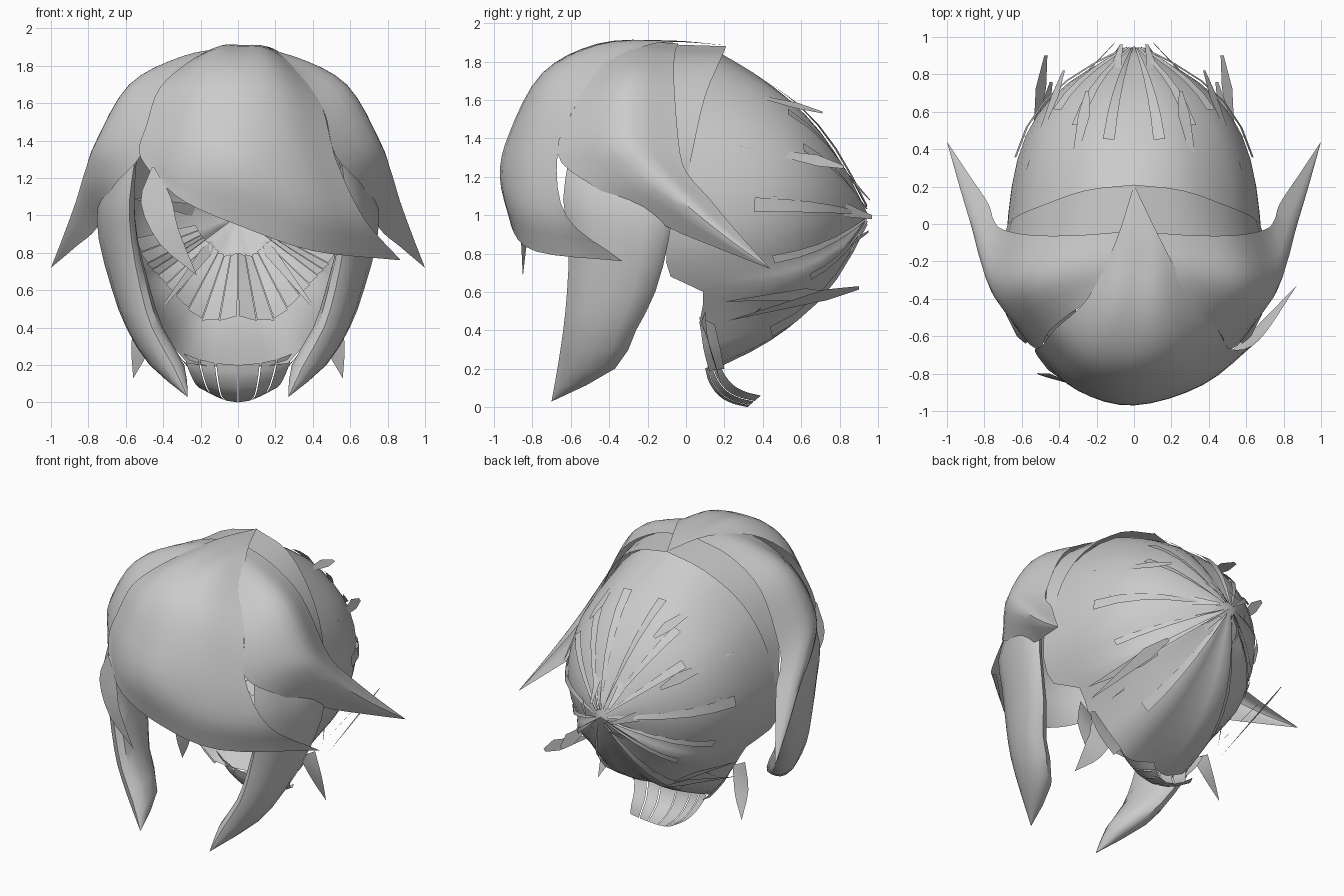
import bpy, bmesh, math
from mathutils import Vector

old = bpy.data.objects.get("Cube")
if old:
    bpy.data.objects.remove(old, do_unlink=True)

grey = bpy.data.materials.new("hair grey")
grey.use_nodes = True
GREY = (0.6, 0.6, 0.6, 1)
grey.diffuse_color = GREY
grey.node_tree.nodes["Principled BSDF"].inputs["Base Color"].default_value = GREY


def spline(pts, n):
    """Smooth curve through the points, n steps per span."""
    p = [Vector(q) for q in pts]
    p = [2 * p[0] - p[1]] + p + [2 * p[-1] - p[-2]]
    out = []
    for i in range(1, len(p) - 2):
        a, b, c, d = p[i - 1:i + 3]
        for k in range(n):
            t = k / n
            out.append(b + (c - a) * t / 2 + (2 * a - 5 * b + 4 * c - d) * t * t / 2
                       + (3 * b - a - 3 * c + d) * t ** 3 / 2)
    return out + [p[-2]]


def sheet(name, rows, n=3, side=1, closed=False):
    """Smooth surface through rows of points; side=-1 mirrors it in x."""
    if n > 1:
        rows = [spline(r, n) for r in rows]
        rows = list(zip(*[spline(c, n) for c in zip(*rows)]))
    bm = bmesh.new()
    vs = [[bm.verts.new((p[0] * side, p[1], p[2])) for p in r] for r in rows]
    m = len(vs[0])
    for r, s in zip(vs, vs[1:]):
        for j in range(m if closed else m - 1):
            k = (j + 1) % m
            bm.faces.new((r[j], r[k], s[k], s[j]))
    bmesh.ops.remove_doubles(bm, verts=bm.verts, dist=0.0005)
    bmesh.ops.recalc_face_normals(bm, faces=bm.faces)
    # open sheets should face away from the middle of the head
    centre = Vector((0, 0, 1))
    if sum((f.calc_center_median() - centre).dot(f.normal) * f.calc_area() for f in bm.faces) < 0:
        bmesh.ops.reverse_faces(bm, faces=bm.faces)
    me = bpy.data.meshes.new(name)
    bm.to_mesh(me)
    bm.free()
    ob = bpy.data.objects.new(name, me)
    bpy.context.collection.objects.link(ob)
    me.materials.append(grey)
    bpy.ops.object.select_all(action='DESELECT')
    ob.select_set(True)
    bpy.context.view_layer.objects.active = ob
    bpy.ops.object.shade_smooth_by_angle(angle=math.radians(40))


def pair(name, rows, **kw):
    sheet("left_" + name, rows, **kw)
    sheet("right_" + name, rows, side=-1, **kw)


# Back cap: meridians from the rim to the gathered point
RIM = [(0, .15, 1.86), (.25, .12, 1.8), (.46, .05, 1.63), (.61, 0, 1.4), (.68, -.06, 1.1),
       (.67, -.1, .85), (.6, -.08, .68), (.53, .09, .6), (.43, .07, .44), (.27, .12, .21),
       (0, .14, .2)]
GATHER = Vector((0, .95, 1.0))


def cap_point(r, t, lift=0):
    r = Vector(r)
    out = Vector((r.x, 0, r.z - 1)).normalized()
    out = (out + Vector((0, .75, 0))).normalized()
    bulge = .115 + .14 * abs(out.x)
    return r.lerp(GATHER, t) + out * (bulge * math.sin(math.pi * t) + lift)


rim = spline(RIM, 2)
loop = rim + [Vector((-p.x, p.y, p.z)) for p in rim[-2:0:-1]]
sheet("back_cap", [[cap_point(p, t / 10) for p in loop] for t in range(11)], n=1, closed=True)


def cap_strand(name, u, width, start, end, lift):
    """Thin strip that follows the cap towards the gather."""
    a, b = rim[u], rim[u].lerp(rim[u + 1], width)
    ts = [start + (end - start) * k / 5 for k in range(6)]
    pair(name, [[cap_point(a, t, lift), cap_point(b, t, lift * 2)] for t in ts], n=1)


for i, u in enumerate((1, 3, 5, 8, 11, 14, 17)):
    cap_strand(f"cap_strand_{i}", u, .6, .3 + .1 * (i % 3), .97, .01)
# Wide strips lining the lower inside of the cap
for u in range(10, 20):
    cap_strand(f"lining_strand_{u}", u, .95, .42, .8, -.01)

# Loose flat spikes flicking out behind
SPIKES = [((.35, .2, 1.66), (.24, .71, 1.54), .07), ((.58, .28, 1.36), (.37, .82, 1.26), .07),
          ((.6, .45, 1.1), (.1, .97, 1.0), .07), ((.2, .5, 1.58), (.06, .96, 1.08), .06),
          ((.55, .22, .45), (.48, .9, .63), .08), ((.45, .3, .45), (.08, .95, .92), .06),
          ((.55, .2, .55), (.45, .76, .6), .08)]
for i, (a, b, w) in enumerate(SPIKES):
    a, b = Vector(a), Vector(b)
    across = (b - a).cross(Vector((a.x, 0, a.z - 1))).normalized() * w / 2
    mid = a.lerp(b, .75)
    pair(f"spike_{i}", [[a, a], [mid - across, mid + across], [b, b + across * .6]], n=1)

# Crown bands on both sides of the parting
pair("crown_band", [[(0, -.1, 1.89), (0, .21, 1.88)], [(.3, -.1, 1.815), (.26, .18, 1.81)],
                    [(.52, -.1, 1.64), (.49, .1, 1.62)], [(.66, -.08, 1.35), (.63, .04, 1.36)],
                    [(.69, -.05, 1.05), (.68, -.02, 1.05)]])

# Swept fringe, starting at the parting and ending in a point on the left
PARTING = (0, .21, 1.885)
sheet("fringe", [
    [PARTING] * 5,
    [(-.1, -.1, 1.9), (-.04, -.1, 1.91), (.04, -.1, 1.91), (.11, -.1, 1.91), (.17, -.14, 1.9)],
    [(-.25, -.4, 1.83), (-.12, -.45, 1.89), (0, -.46, 1.89), (.15, -.45, 1.88), (.32, -.4, 1.78)],
    [(-.42, -.56, 1.68), (-.22, -.71, 1.73), (0, -.75, 1.74), (.22, -.7, 1.71), (.45, -.57, 1.58)],
    [(-.49, -.65, 1.48), (-.27, -.85, 1.46), (0, -.92, 1.43), (.28, -.84, 1.4), (.52, -.67, 1.31)],
    [(-.53, -.68, 1.34), (-.3, -.89, 1.25), (0, -.97, 1.2), (.37, -.86, 1.06), (.67, -.62, .99)],
    [(-.46, -.78, 1.22), (-.28, -.89, 1.07), (.02, -.91, .94), (.4, -.78, .81), (.87, -.33, .76)]],
    n=4)

# Side wings flicking back to a point
TIP = (1, .44, .72)
pair("wing", [
    [(.02, -.35, 1.88), (.04, -.2, 1.9), (.04, -.04, 1.895)],
    [(.28, -.44, 1.79), (.3, -.25, 1.85), (.3, -.06, 1.825)],
    [(.45, -.57, 1.58), (.58, -.32, 1.7), (.54, -.06, 1.65)],
    [(.52, -.67, 1.32), (.755, -.34, 1.4), (.7, -.03, 1.32)],
    [(.67, -.48, 1.15), (.82, -.2, 1.23), (.75, .02, 1.2)],
    [(.75, -.1, .94), (.865, -.03, 1.08), (.78, .11, 1.1)],
    [(.87, .16, .83), (.93, .19, .9), (.88, .26, .92)],
    [TIP] * 3], n=4)

# Long side locks: flattened tubes as centre, half width, half depth and inward turn of the front
LOCK = [(.6, -.4, 1.3, .03, .21, .05), (.65, -.36, 1.08, .07, .28, .07),
        (.64, -.35, .87, .08, .26, .07), (.57, -.39, .6, .09, .23, .05),
        (.5, -.45, .4, .09, .19, .04), (.38, -.52, .2, .09, .15, .03),
        (.27, -.7, .03, .001, .001, 0)]
rings = []
for x, y, z, rx, ry, turn in LOCK:
    angles = [k * math.tau / 12 for k in range(12)]
    rings.append([Vector((x + rx * math.cos(a) + turn * math.sin(a), y + ry * math.sin(a), z))
                  for a in angles])
rings = list(zip(*[spline(c, 2) for c in zip(*rings)]))
pair("side_lock", rings, n=1, closed=True)

# Small loose lock below the fringe
sheet("front_lock", [[(-.46, -.8, 1.26), (-.45, -.8, 1.26)], [(-.52, -.8, 1.07), (-.36, -.84, 1.1)],
                     [(-.42, -.83, .85), (-.32, -.86, .93)], [(-.22, -.85, .68), (-.22, -.85, .68)]])

# Nape: curled strips, higher and further back at the sides
for i, (a, b) in enumerate(((.01, .4), (.43, .7), (.73, 1))):
    rows = [[(w * s, y + .07 * s * s, z + .06 * s * s) for s in (a, b)] for w, y, z in
            ((.29, .1, .2), (.27, .12, .13), (.24, .17, .06), (.21, .24, .02), (.16, .32, .0))]
    pair(f"nape_strip_{i}", rows)
# Nape edge strands and a small tuft on each side
pair("nape_edge", [[(.44, .07, .47), (.45, .15, .43)], [(.36, .09, .31), (.36, .18, .3)],
                   [(.27, .12, .19), (.27, .2, .2)]])
pair("nape_tuft", [[(.42, .08, .44), (.53, .1, .5)], [(.48, .14, .27), (.57, .12, .32)],
                   [(.56, .18, .13), (.56, .18, .13)]])
